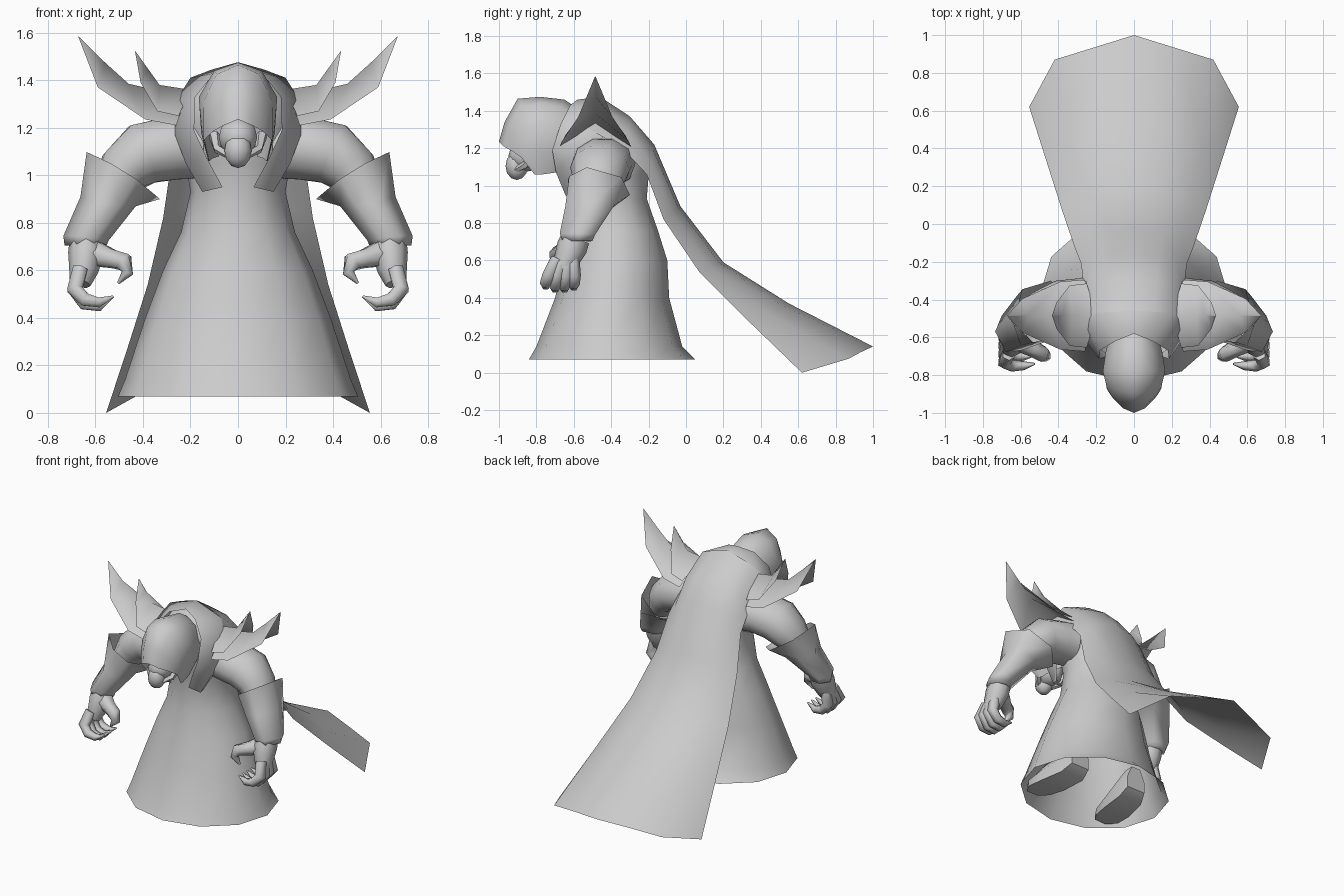
import bpy, bmesh, math
from mathutils import Vector

grey = bpy.data.materials.new("plain grey")
grey.diffuse_color = (0.6, 0.6, 0.6, 1)


def finish(name, bm, mirror, angle=55, recalc=True):
    """Turn a bmesh into a smooth shaded, optionally mirrored object."""
    if recalc:
        bmesh.ops.recalc_face_normals(bm, faces=bm.faces)
    me = bpy.data.meshes.new(name)
    bm.to_mesh(me)
    bm.free()
    me.materials.append(grey)
    ob = bpy.data.objects.new(name, me)
    bpy.context.collection.objects.link(ob)
    bpy.ops.object.select_all(action='DESELECT')
    ob.select_set(True)
    bpy.context.view_layer.objects.active = ob
    bpy.ops.object.shade_smooth_by_angle(angle=math.radians(angle))
    if mirror:
        ob.modifiers.new("Mirror", 'MIRROR').merge_threshold = 0.002
    return ob


def loft(name, rows, closed=True, caps=(False, False), mirror=True, angle=55, flip=None):
    """Skin rows of points; flip=None lets the normals be worked out."""
    bm = bmesh.new()
    vs = [[bm.verts.new(p) for p in r] for r in rows]
    n = len(rows[0])
    for a, b in zip(vs, vs[1:]):
        for i in range(n if closed else n - 1):
            j = (i + 1) % n
            f = (a[i], a[j], b[j], b[i])
            bm.faces.new(f[::-1] if flip else f)
    for cap, r in zip(caps, (vs[0], vs[-1])):
        if cap:
            bm.faces.new(r)
    return finish(name, bm, mirror, angle, flip is None)


def tube(name, path, n=6, squash=1.0, caps=(True, True)):
    """Tapered tube; path holds (x, y, z, radius)."""
    pts = [Vector(p[:3]) for p in path]
    rows = []
    for i, p in enumerate(pts):
        t = (pts[min(i + 1, len(pts) - 1)] - pts[max(i - 1, 0)]).normalized()
        ref = Vector((0, 1, 0)) if abs(t.y) < 0.8 else Vector((1, 0, 0))
        u = (ref - t * ref.dot(t)).normalized()
        v = t.cross(u)
        r = path[i][3]
        rows.append([p + r * (math.cos(k * math.tau / n) * u * squash + math.sin(k * math.tau / n) * v)
                     for k in range(n)])
    return loft(name, rows, caps=caps, angle=70)


def body_ring(z, rx, y0, y1, n=12):
    """Horizontal oval from front y0 to back y1."""
    return [(rx * math.sin(k * math.tau / n),
             (y0 + y1) / 2 - (y1 - y0) / 2 * math.cos(k * math.tau / n), z) for k in range(n)]


# robe, open below, rising into the hunched torso
loft("robe", [body_ring(*r) for r in (
    (0.07, 0.505, -0.84, 0.05), (0.14, 0.475, -0.80, -0.02), (0.40, 0.39, -0.70, -0.09),
    (0.60, 0.315, -0.65, -0.10), (0.76, 0.24, -0.61, -0.15), (0.93, 0.20, -0.60, -0.21),
    (1.05, 0.22, -0.62, -0.20), (1.20, 0.25, -0.65, -0.20), (1.30, 0.23, -0.65, -0.28),
    (1.38, 0.17, -0.60, -0.36), (1.43, 0.05, -0.54, -0.44))],
    caps=(False, True), mirror=False)

# flat-soled shoes under the robe, from heel to toe
loft("shoe", [[(x - w, y, z0), (x + w, y, z0), (x + w, y, z0 + h * 0.5),
               (x + w * 0.5, y, z0 + h), (x - w * 0.5, y, z0 + h), (x - w, y, z0 + h * 0.5)]
              for x, y, z0, w, h in ((0.235, -0.26, 0.12, 0.07, 0.16), (0.245, -0.33, 0.075, 0.09, 0.20),
                                     (0.27, -0.50, 0.07, 0.10, 0.14), (0.285, -0.61, 0.075, 0.09, 0.09),
                                     (0.285, -0.68, 0.085, 0.045, 0.05))], caps=(True, True))

# mantle with lapels over the shoulders
loft("mantle", [
    [(0, -0.58, 1.46), (0.10, -0.62, 1.43), (0.18, -0.67, 1.33), (0.185, -0.715, 1.19), (0.13, -0.695, 1.07), (0.065, -0.645, 0.95)],
    [(0, -0.46, 1.475), (0.20, -0.47, 1.41), (0.262, -0.53, 1.31), (0.265, -0.60, 1.17), (0.22, -0.63, 1.05), (0.15, -0.63, 0.93)],
    [(0, -0.42, 1.44), (0.19, -0.40, 1.36), (0.25, -0.44, 1.27), (0.25, -0.50, 1.16), (0.20, -0.54, 1.05), (0.15, -0.60, 0.94)],
], closed=False, flip=True, angle=80)

# trailing cape, columns from centre to edge
loft("cape", [
    [(0, -0.46, 1.476), (0.11, -0.465, 1.445), (0.20, -0.47, 1.411), (0.263, -0.53, 1.31)],
    [(0, -0.30, 1.37), (0.12, -0.30, 1.345), (0.215, -0.31, 1.29), (0.265, -0.34, 1.20)],
    [(0, -0.17, 1.22), (0.13, -0.175, 1.19), (0.22, -0.19, 1.13), (0.28, -0.21, 1.06)],
    [(0, -0.03, 0.89), (0.15, -0.04, 0.88), (0.25, -0.075, 0.85), (0.315, -0.12, 0.82)],
    [(0, 0.20, 0.59), (0.17, 0.18, 0.585), (0.30, 0.13, 0.565), (0.38, 0.07, 0.54)],
    [(0, 0.55, 0.37), (0.20, 0.52, 0.355), (0.36, 0.43, 0.32), (0.466, 0.34, 0.27)],
    [(0, 1.0, 0.14), (0.21, 0.935, 0.11), (0.42, 0.87, 0.075), (0.555, 0.62, 0.0)],
], closed=False, flip=True)

# hood, arches from the nape to the brow
loft("hood", [
    [(0, -0.56, 1.40), (0.08, -0.57, 1.36), (0.13, -0.60, 1.25), (0.12, -0.62, 1.16), (0.08, -0.63, 1.08)],
    [(0, -0.65, 1.46), (0.09, -0.67, 1.42), (0.15, -0.68, 1.30), (0.15, -0.70, 1.18), (0.11, -0.70, 1.07)],
    [(0, -0.78, 1.475), (0.10, -0.78, 1.44), (0.165, -0.78, 1.33), (0.155, -0.78, 1.18), (0.12, -0.77, 1.06)],
    [(0, -0.90, 1.465), (0.09, -0.88, 1.425), (0.145, -0.86, 1.31), (0.15, -0.83, 1.17), (0.125, -0.79, 1.06)],
    [(0, -0.97, 1.34), (0.07, -0.95, 1.31), (0.12, -0.91, 1.24), (0.145, -0.87, 1.16), (0.125, -0.80, 1.06)],
    [(0, -1.0, 1.235), (0.06, -0.975, 1.21), (0.105, -0.93, 1.185), (0.14, -0.88, 1.15), (0.12, -0.81, 1.06)],
], closed=False, flip=False)

# bony face: skull, jaw and cheek bones
for name, c, s in (("skull", (0, -0.85, 1.16), (0.085, 0.10, 0.085)),
                   ("jaw", (0, -0.905, 1.105), (0.06, 0.06, 0.075))):
    bm = bmesh.new()
    bmesh.ops.create_uvsphere(bm, u_segments=10, v_segments=6, radius=1)
    for v in bm.verts:
        v.co = Vector(c) + Vector(a * b for a, b in zip(v.co, s))
    finish(name, bm, False)
tube("cheek_bone", [(0.10, -0.80, 1.17, 0.025), (0.085, -0.86, 1.11, 0.02), (0.03, -0.92, 1.08, 0.015)], 5)

# upper arms, broad at the shoulder and tucked into the sleeves
tube("upper_arm", [(0.18, -0.43, 1.12, 0.14), (0.27, -0.45, 1.115, 0.14), (0.40, -0.46, 1.09, 0.137),
                   (0.48, -0.475, 1.02, 0.115), (0.54, -0.51, 0.92, 0.08)], 10, 1.17, (False, False))

# flared sleeves from pointed rim to cuff
loft("sleeve", [
    [(0.637, -0.53, 1.098), (0.535, -0.625, 1.05), (0.43, -0.615, 0.985), (0.328, -0.42, 0.90), (0.44, -0.30, 0.95), (0.59, -0.345, 1.045)],
    [(0.663, -0.50, 0.91), (0.60, -0.645, 0.89), (0.50, -0.635, 0.87), (0.43, -0.52, 0.87), (0.50, -0.395, 0.88), (0.62, -0.38, 0.90)],
    [(0.735, -0.57, 0.745), (0.68, -0.675, 0.745), (0.60, -0.67, 0.735), (0.545, -0.59, 0.725), (0.60, -0.51, 0.73), (0.70, -0.485, 0.74)],
    [(0.73, -0.57, 0.705), (0.68, -0.66, 0.705), (0.61, -0.655, 0.70), (0.555, -0.59, 0.70), (0.61, -0.52, 0.70), (0.69, -0.50, 0.705)],
], caps=(False, True), angle=85)

# clawed hands: palm, thumb and hooked fingers that fan out
tube("palm", [(0.64, -0.59, 0.72, 0.07), (0.64, -0.61, 0.67, 0.075), (0.65, -0.64, 0.60, 0.062),
              (0.665, -0.66, 0.545, 0.045)], 8, 1.1)
tube("thumb", [(0.60, -0.62, 0.67, 0.06), (0.535, -0.66, 0.65, 0.045), (0.48, -0.69, 0.635, 0.043),
               (0.465, -0.70, 0.59, 0.028), (0.505, -0.70, 0.545, 0.006)])
for i in range(4):
    y, d, s = -0.605 - 0.028 * i, 0.05 * i, (0.9, 1.0, 1.0, 0.85)[i]
    tube("finger_%d" % (i + 1), [(0.665, y, 0.605, 0.036), (0.687, -0.598 - 0.9 * d, 0.52, 0.036),
                                 (0.645, -0.60 - d, 0.575 - 0.115 * s, 0.032),
                                 (0.585, -0.60 - d, 0.56 - 0.112 * s, 0.024),
                                 (0.525, -0.605 - 0.9 * d, 0.49, 0.005)])


# arched leaf-shaped shoulder blades: ridge in the middle, low wings
def blade(name, ridge, wings):
    yc = -0.485
    rows = [[(wx, yc - w, wz), (rx, yc, rz), (wx, yc + w, wz)]
            for (rx, rz), (wx, w, wz) in zip(ridge, wings)]
    loft(name, rows, closed=False, flip=True, angle=150)


blade("large_shoulder_blade", [(0.22, 1.33), (0.46, 1.385), (0.56, 1.475), (0.672, 1.585)],
      [(0.26, 0.19, 1.21), (0.39, 0.18, 1.235), (0.59, 0.09, 1.37), (0.671, 0.003, 1.58)])
blade("small_shoulder_blade", [(0.20, 1.36), (0.33, 1.38), (0.38, 1.45), (0.434, 1.525)],
      [(0.25, 0.17, 1.25), (0.34, 0.16, 1.27), (0.41, 0.07, 1.39), (0.433, 0.003, 1.52)])
